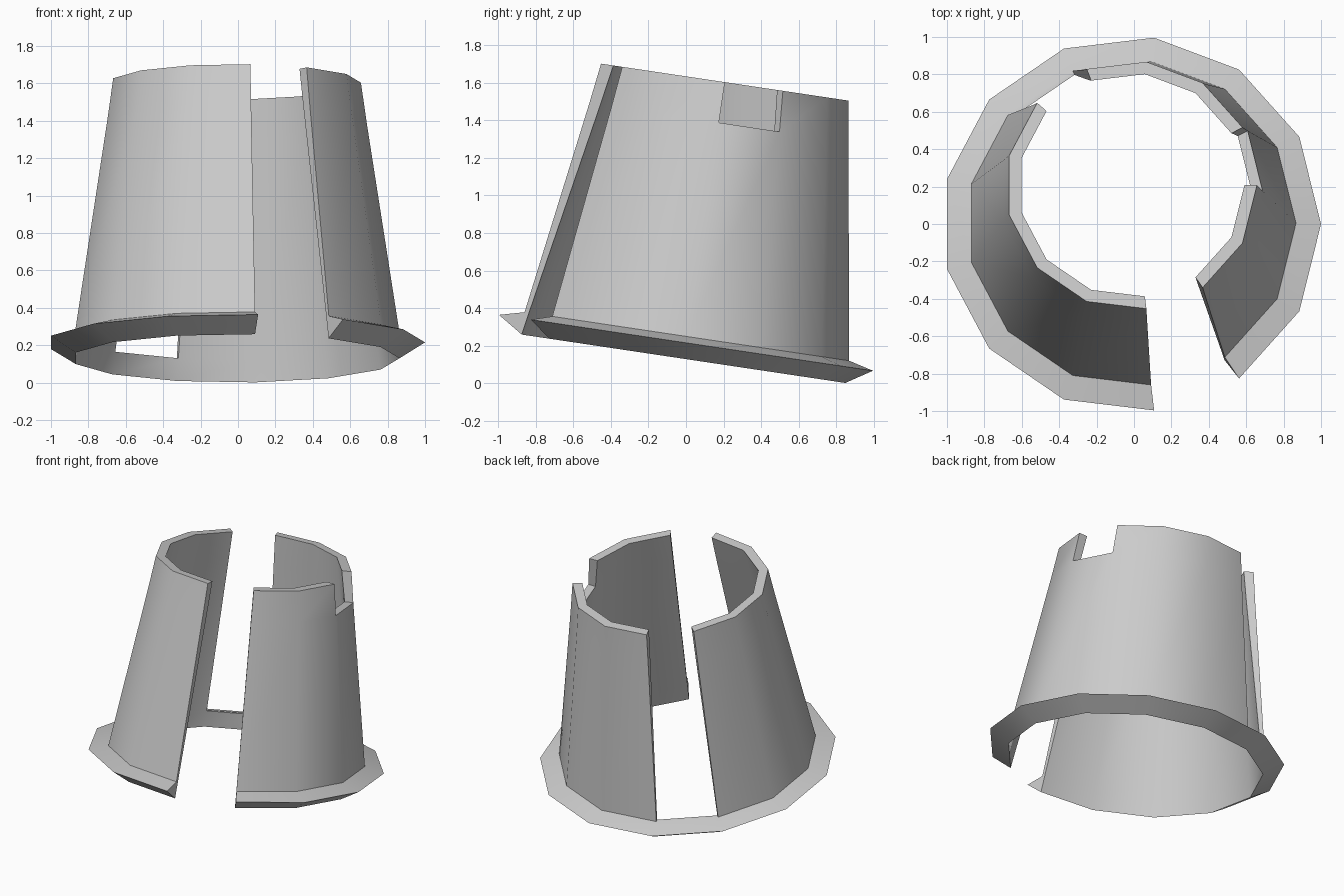
import bpy, bmesh
from math import sin, cos, tau, radians
from mathutils import Matrix

if "Cube" in bpy.data.objects:
    bpy.data.objects.remove(bpy.data.objects["Cube"])

SIDES = 13
# Cross-section points: (radius, height) along the sleeve axis
P = {
    "base": (0.878, 0.0), "tip": (1.0147, 0.086),
    "out0": (0.881, 0.12), "in0": (0.857, 0.12),
    "out1": (0.703, 1.272), "in1": (0.643, 1.272),
    "out2": (0.672, 1.49), "in2": (0.605, 1.49),
}
FLANGE = ("base", "tip", "out0", "in0")
WALL = ("in0", "out0", "out1", "in1")
RIM = ("in1", "out1", "out2", "in2")


def cells(sector):
    if sector == 10:            # open front gap
        return []
    if sector == 4:             # rear slit, bridged by the flange
        return [FLANGE]
    if sector == 0:             # notch in the right rim
        return [FLANGE, WALL]
    return [FLANGE, WALL, RIM]


bm = bmesh.new()
verts = {}
for i in range(SIDES):
    a = tau * i / SIDES
    for name, (r, z) in P.items():
        verts[i, name] = bm.verts.new((r * cos(a), r * sin(a), z))

# Gather the faces of every solid cell; faces shared by two cells cancel out
shell = {}


def toggle(keys):
    k = frozenset(keys)
    if k in shell:
        del shell[k]
    else:
        shell[k] = keys


for i in range(SIDES):
    j = (i + 1) % SIDES
    for section in cells(i):
        toggle([(i, n) for n in section])
        toggle([(j, n) for n in reversed(section)])
        for a, b in zip(section, section[1:] + section[:1]):
            toggle([(i, a), (j, a), (j, b), (i, b)])

for keys in shell.values():
    bm.faces.new([verts[k] for k in keys])
bmesh.ops.delete(bm, geom=[v for v in bm.verts if not v.link_faces], context='VERTS')
bmesh.ops.recalc_face_normals(bm, faces=bm.faces)

# Lean the sleeve backwards
bm.transform(Matrix.Translation((-0.0147, -0.013, 0.13)) @ Matrix.Rotation(radians(-8.5), 4, 'X'))

mesh = bpy.data.meshes.new("slotted_sleeve")
bm.to_mesh(mesh)
bm.free()
sleeve = bpy.data.objects.new("slotted_sleeve", mesh)
bpy.context.collection.objects.link(sleeve)
bpy.context.view_layer.objects.active = sleeve
sleeve.select_set(True)
bpy.ops.object.shade_smooth_by_angle(angle=radians(35))
